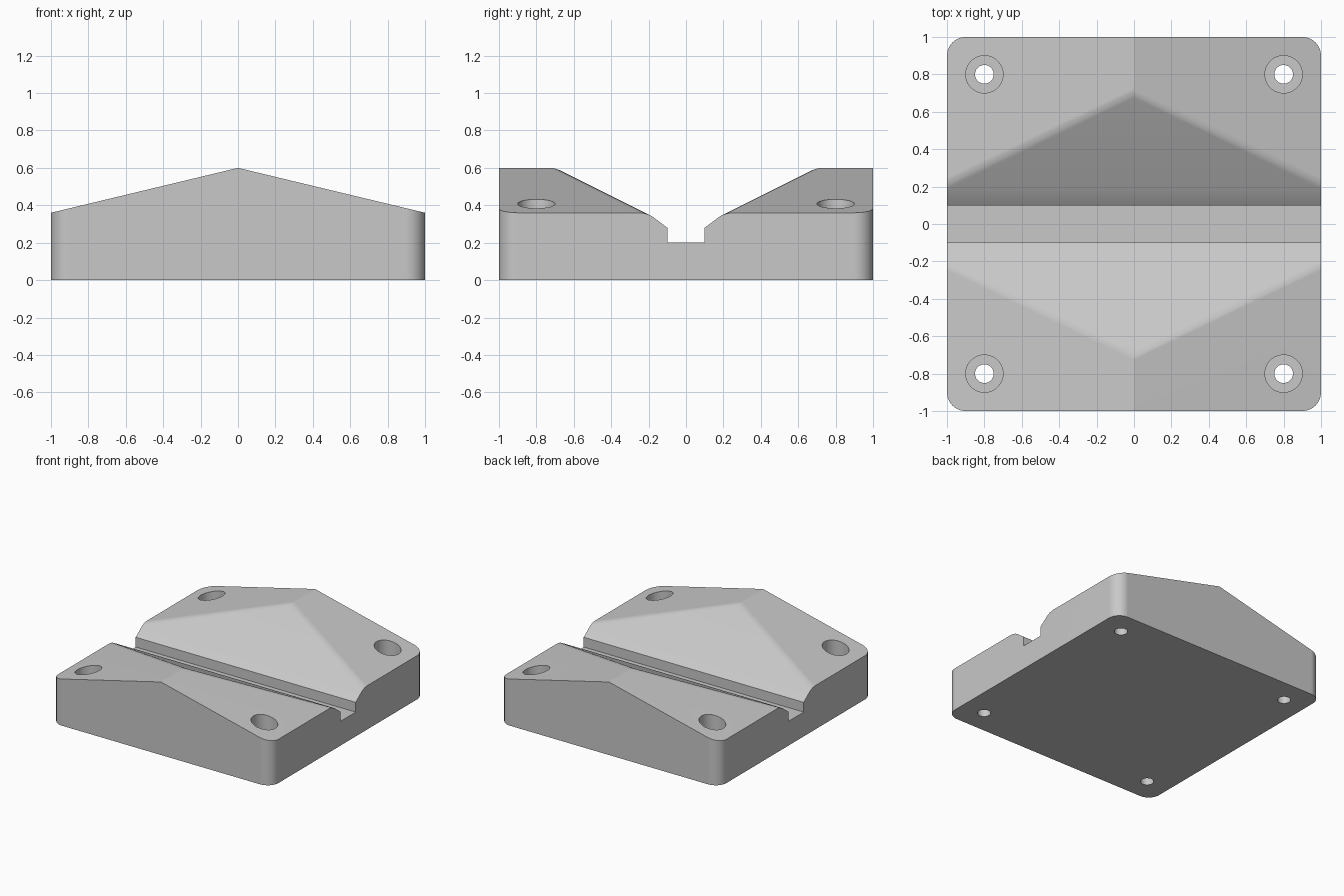
import bpy
import bmesh
from math import cos, sin, pi, radians
from mathutils import Vector

if "Cube" in bpy.data.objects:
    bpy.data.objects.remove(bpy.data.objects["Cube"], do_unlink=True)

grey = bpy.data.materials.new("light grey")
grey.use_nodes = True
grey.diffuse_color = (0.58, 0.58, 0.58, 1)
grey.node_tree.nodes["Principled BSDF"].inputs["Base Color"].default_value = grey.diffuse_color


def prism(name, points, axis, start, end):
    """Extrude a 2D outline along one axis."""
    place = {"X": lambda p: (start, p[0], p[1]),
             "Y": lambda p: (p[0], start, p[1]),
             "Z": lambda p: (p[0], p[1], start)}[axis]
    shift = Vector([(end - start) * (axis == a) for a in "XYZ"])
    bm = bmesh.new()
    face = bm.faces.new([bm.verts.new(place(p)) for p in points])
    out = bmesh.ops.extrude_face_region(bm, geom=[face])
    moved = [v for v in out["geom"] if isinstance(v, bmesh.types.BMVert)]
    bmesh.ops.translate(bm, verts=moved, vec=shift)
    bmesh.ops.recalc_face_normals(bm, faces=bm.faces)
    mesh = bpy.data.meshes.new(name)
    bm.to_mesh(mesh)
    bm.free()
    mesh.materials.append(grey)
    obj = bpy.data.objects.new(name, mesh)
    bpy.context.collection.objects.link(obj)
    return obj


def circle(cx, cy, r, n=48):
    return [(cx + r * cos(2 * pi * i / n), cy + r * sin(2 * pi * i / n)) for i in range(n)]


def cut(obj, tool, operation="DIFFERENCE"):
    """Apply a boolean and discard the tool."""
    mod = obj.modifiers.new("cut", "BOOLEAN")
    mod.operation, mod.object, mod.solver = operation, tool, "EXACT"
    bpy.context.view_layer.update()
    deps = bpy.context.evaluated_depsgraph_get()
    mesh = bpy.data.meshes.new_from_object(obj.evaluated_get(deps))
    obj.modifiers.clear()
    obj.data = mesh
    bpy.data.objects.remove(tool, do_unlink=True)


# Gabled block, ridge running front to back
over = 1.02
eave = 0.6 - 0.24 * over
block = prism("mounting_block", [(-over, 0), (over, 0), (over, eave), (0, 0.6), (-over, eave)],
              "Y", -1.1, 1.1)

# Flared channel with a square groove, running side to side
half = [(0.1, 0.2), (0.1, 0.28), (0.18, 0.34), (0.9, 0.7)]
cut(block, prism("channel_cutter", half + [(-y, z) for y, z in reversed(half)], "X", -1.3, 1.3))

# Soften the diagonal edges where roof meets channel
bm = bmesh.new()
bm.from_mesh(block.data)
diagonal = []
for e in bm.edges:
    d = e.verts[1].co - e.verts[0].co
    if abs(d.x) > 0.1 and abs(d.y) > 0.1:
        diagonal.append(e)
bmesh.ops.bevel(bm, geom=diagonal, offset=0.025, segments=3, profile=0.5,
                affect="EDGES", clamp_overlap=True)
bm.to_mesh(block.data)
bm.free()

# Rounded square footprint
outline = []
for k, (sx, sy) in enumerate([(1, 1), (-1, 1), (-1, -1), (1, -1)]):
    for i in range(9):
        a = (k + i / 8) * pi / 2
        outline.append((sx * 0.9 + 0.1 * cos(a), sy * 0.9 + 0.1 * sin(a)))
cut(block, prism("footprint_cutter", outline, "Z", -0.2, 1), "INTERSECT")

# Counterbored screw holes
for x in (-0.8, 0.8):
    for y in (-0.8, 0.8):
        cut(block, prism("counterbore_cutter", circle(x, y, 0.1), "Z", 0.2, 1))
        cut(block, prism("screw_hole_cutter", circle(x, y, 0.05), "Z", -0.2, 0.5))

# Smooth rounded surfaces, keep creases sharp
bpy.ops.object.select_all(action="DESELECT")
block.select_set(True)
bpy.context.view_layer.objects.active = block
bpy.ops.object.shade_smooth_by_angle(angle=radians(20))
weighted = block.modifiers.new("weighted normals", "WEIGHTED_NORMAL")
weighted.keep_sharp = True
